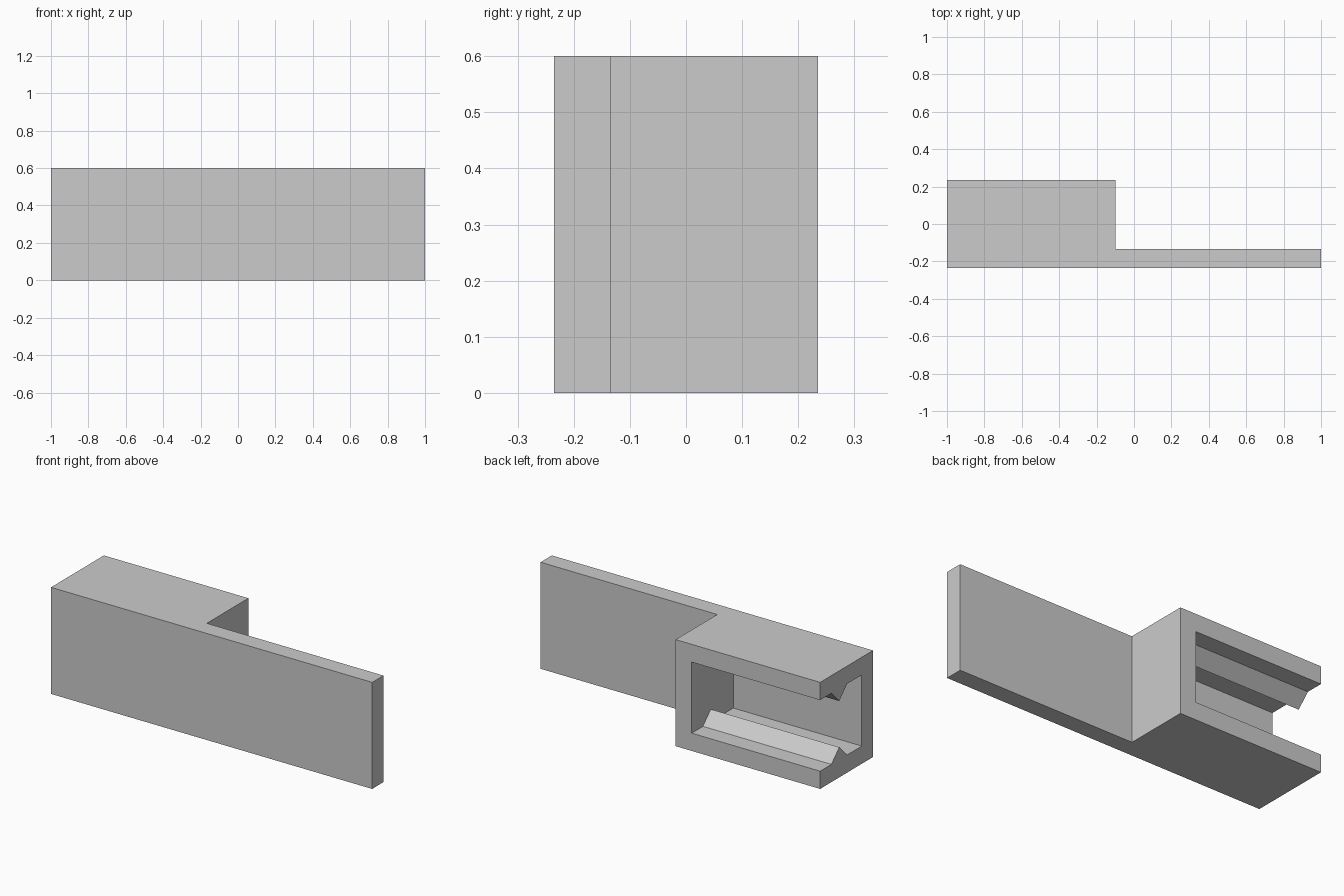
import bpy
import bmesh
from mathutils import Vector

default = bpy.data.objects.get("Cube")
if default:
    bpy.data.objects.remove(default, do_unlink=True)

grey = bpy.data.materials.new("plain_grey")
grey.use_nodes = True
colour = (0.6, 0.6, 0.6, 1)
grey.diffuse_color = colour
grey.node_tree.nodes["Principled BSDF"].inputs["Base Color"].default_value = colour


def extrude_profile(name, points, offset):
    """Solid made by sweeping a closed polygon along a straight offset."""
    bm = bmesh.new()
    face = bm.faces.new([bm.verts.new(p) for p in points])
    swept = bmesh.ops.extrude_face_region(bm, geom=[face])["geom"]
    moved = [v for v in swept if isinstance(v, bmesh.types.BMVert)]
    bmesh.ops.translate(bm, verts=moved, vec=Vector(offset))
    bmesh.ops.recalc_face_normals(bm, faces=bm.faces)
    mesh = bpy.data.meshes.new(name)
    bm.to_mesh(mesh)
    bm.free()
    mesh.materials.append(grey)
    obj = bpy.data.objects.new(name, mesh)
    bpy.context.collection.objects.link(obj)
    return obj


HEIGHT = 0.6
FRONT, BACK = -0.235, 0.235
WALL = 0.1
PLATE_BACK = FRONT + WALL
BLOCK_END = -0.1

# L-shaped body: long front plate with a deep block at one end
plan = [(-1, FRONT), (1, FRONT), (1, PLATE_BACK),
        (BLOCK_END, PLATE_BACK), (BLOCK_END, BACK), (-1, BACK)]
body = extrude_profile("bracket_body", [(x, y, 0) for x, y in plan], (0, 0, HEIGHT))

# Slot open at the end and back, leaving a triangular ridge on floor and ceiling
RIDGE_OUT, RIDGE_IN, RIDGE_H = 0.135, -0.005, 0.07
peak = (RIDGE_OUT + RIDGE_IN) / 2
floor = [(PLATE_BACK, WALL), (RIDGE_IN, WALL), (peak, WALL + RIDGE_H),
         (RIDGE_OUT, WALL), (BACK + WALL, WALL)]
ceiling = [(y, HEIGHT - z) for y, z in reversed(floor)]
cutter = extrude_profile("slot_cutter", [(-1 - WALL, y, z) for y, z in floor + ceiling],
                         (BLOCK_END - WALL + 1 + WALL, 0, 0))
cutter.hide_render = True

cut = body.modifiers.new("slot", 'BOOLEAN')
cut.operation = 'DIFFERENCE'
cut.solver = 'EXACT'
cut.object = cutter
bpy.context.view_layer.objects.active = body
body.select_set(True)
bpy.ops.object.modifier_apply(modifier=cut.name)
bpy.data.objects.remove(cutter, do_unlink=True)
